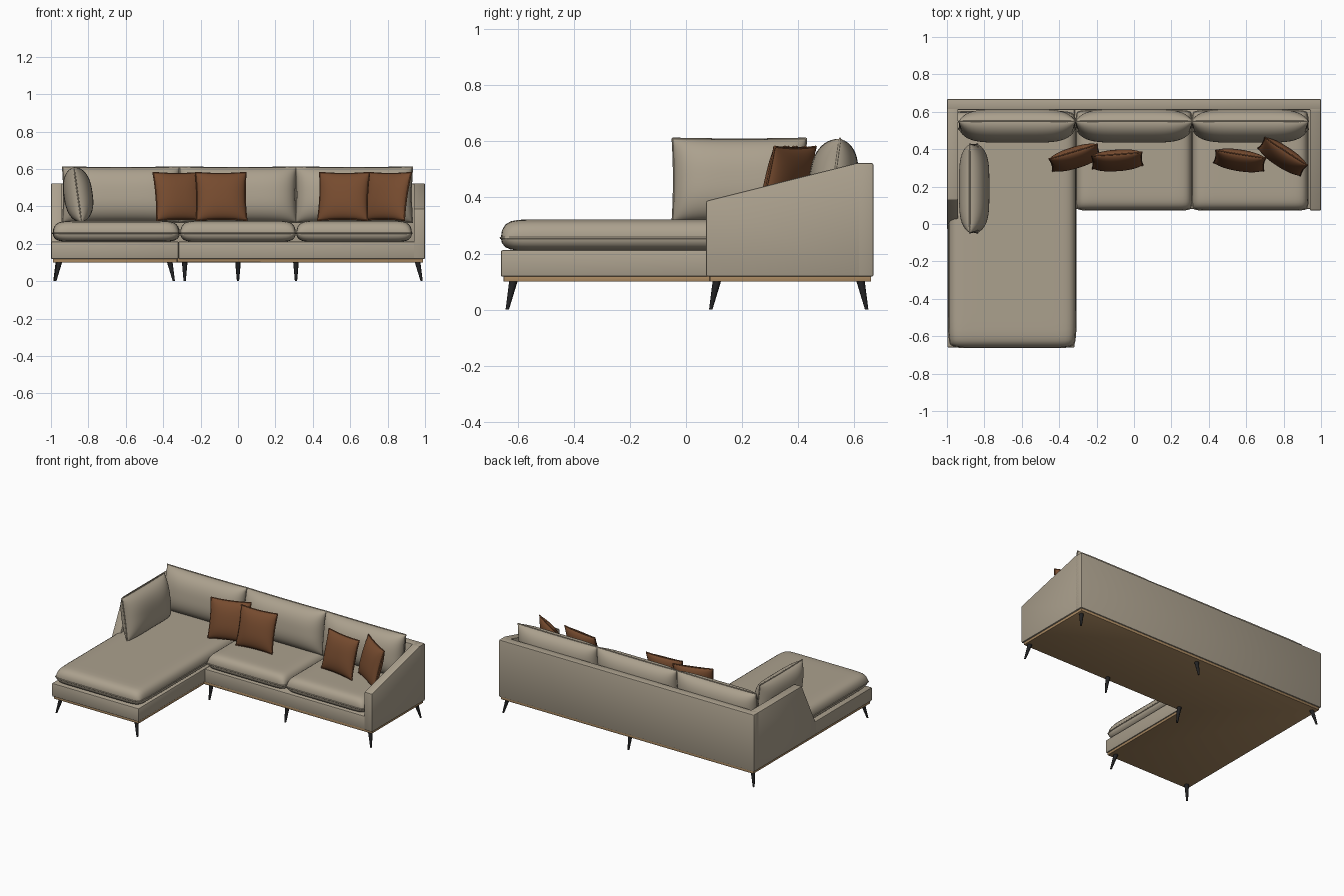
import bpy, bmesh, math
from mathutils import Vector

cube = bpy.data.objects.get("Cube")
if cube:
    bpy.data.objects.remove(cube, do_unlink=True)


def material(name, rgb):
    m = bpy.data.materials.new(name)
    m.use_nodes = True
    m.diffuse_color = (*rgb, 1)
    bsdf = m.node_tree.nodes["Principled BSDF"]
    bsdf.inputs["Base Color"].default_value = (*rgb, 1)
    bsdf.inputs["Roughness"].default_value = 0.8
    return m


FABRIC = material("beige fabric", (0.41, 0.355, 0.27))
LEATHER = material("brown leather", (0.18, 0.07, 0.028))
WOOD = material("oak wood", (0.40, 0.25, 0.12))
BLACK = material("black metal", (0.015, 0.015, 0.016))


def finish(name, bm, mat, angle=35):
    bmesh.ops.recalc_face_normals(bm, faces=bm.faces)
    mesh = bpy.data.meshes.new(name)
    bm.to_mesh(mesh)
    bm.free()
    ob = bpy.data.objects.new(name, mesh)
    bpy.context.collection.objects.link(ob)
    mesh.materials.append(mat)
    bpy.ops.object.select_all(action="DESELECT")
    bpy.context.view_layer.objects.active = ob
    ob.select_set(True)
    bpy.ops.object.shade_smooth_by_angle(angle=math.radians(angle))
    return ob


def prism(name, outline, axis, lo, hi, mat, bevel=0.006):
    """Extrude a 2D outline along x or z and soften its edges."""
    bm = bmesh.new()
    place = (lambda p: (lo, *p)) if axis == "x" else (lambda p: (*p, lo))
    step = Vector((hi - lo, 0, 0)) if axis == "x" else Vector((0, 0, hi - lo))
    face = bm.faces.new([bm.verts.new(place(p)) for p in outline])
    new = bmesh.ops.extrude_face_region(bm, geom=[face])["geom"]
    bmesh.ops.translate(bm, vec=step, verts=[g for g in new if isinstance(g, bmesh.types.BMVert)])
    bmesh.ops.recalc_face_normals(bm, faces=bm.faces)
    bmesh.ops.bevel(bm, geom=bm.edges[:], offset=bevel, segments=2, profile=0.5, affect="EDGES")
    return finish(name, bm, mat)


def rect(x0, x1, y0, y1):
    return [(x0, y0), (x1, y0), (x1, y1), (x0, y1)]


def cushion(name, loc, size, top, bottom, power, pinch, mat, rot=(0, 0, 0), n=28):
    """Stuffed cushion: two domed sheets meeting in a piped seam."""
    w, h = size
    steps = [-math.cos(math.pi * i / n) for i in range(n + 1)]

    def point(u, v, t):
        dome = max(0, (1 - abs(u) ** power[0]) * (1 - abs(v) ** power[1])) ** 0.5
        # positive pinch pulls the sides in, negative pinch rounds the corners
        if pinch >= 0:
            kx, ky = 1 - pinch * (1 - v * v), 1 - pinch * (1 - u * u)
        else:
            kx, ky = 1 + pinch * abs(v) ** 16, 1 + pinch * abs(u) ** 16
        return (u * w / 2 * kx, v * h / 2 * ky, t * dome)

    bm = bmesh.new()
    for t in (top, -bottom):
        grid = [[bm.verts.new(point(u, v, t)) for u in steps] for v in steps]
        for a, b in zip(grid, grid[1:]):
            for i in range(n):
                bm.faces.new((a[i], a[i + 1], b[i + 1], b[i]))
    bmesh.ops.remove_doubles(bm, verts=bm.verts, dist=0.00001)
    ob = finish(name, bm, mat, 80)
    ob.location, ob.rotation_euler = loc, [math.radians(a) for a in rot]

    # piping along the seam
    back = steps[::-1]
    rim = ([(u, -1) for u in steps[:-1]] + [(1, v) for v in steps[:-1]]
           + [(u, 1) for u in back[:-1]] + [(-1, v) for v in back[:-1]])
    curve = bpy.data.curves.new(name + "_seam", "CURVE")
    curve.dimensions = "3D"
    curve.bevel_depth, curve.bevel_resolution = 0.004, 1
    line = curve.splines.new("POLY")
    line.points.add(len(rim) - 1)
    for p, (u, v) in zip(line.points, rim):
        p.co = (*point(u, v, 0), 1)
    line.use_cyclic_u = True
    curve.materials.append(mat)
    seam = bpy.data.objects.new(name + "_seam", curve)
    bpy.context.collection.objects.link(seam)
    seam.location, seam.rotation_euler = ob.location, ob.rotation_euler


# Wooden plinth, L-shaped
prism("plinth", [(-0.99, -0.65), (-0.325, -0.65), (-0.325, 0.085), (0.99, 0.085),
                 (0.99, 0.66), (-0.99, 0.66)], "z", 0.1, 0.121, WOOD, 0.002)

# Upholstered frame
prism("chaise_frame", rect(-0.998, -0.318, -0.66, 0.62), "z", 0.118, 0.212, FABRIC)
prism("seat_frame", rect(-0.318, 0.95, 0.08, 0.62), "z", 0.118, 0.212, FABRIC)
prism("back_panel", rect(-1, 1, 0.61, 0.668), "z", 0.118, 0.522, FABRIC)
prism("left_arm", [(0.072, 0.118), (0.664, 0.118), (0.664, 0.522), (0.605, 0.522),
                   (0.072, 0.388)], "x", 0.94, 1, FABRIC)
prism("right_arm", [(-0.03, 0.118), (0.664, 0.118), (0.664, 0.522), (0.13, 0.522),
                    (-0.03, 0.2)], "x", -1, -0.94, FABRIC)

# Seat cushions
cushion("chaise_cushion", (-0.651, -0.03, 0.256), (0.68, 1.26), 0.066, 0.046,
        (14, 28), -0.03, FABRIC)
for i, x in enumerate((0, 0.621)):
    cushion(f"seat_cushion_{i + 1}", (x, 0.34, 0.256), (0.618, 0.53), 0.066, 0.046,
            (14, 12), -0.03, FABRIC)

# Back cushions and the side cushion on the chaise
for i, x in enumerate((-0.625, 0, 0.62)):
    cushion(f"back_cushion_{i + 1}", (x, 0.528, 0.462), (0.625, 0.298), 0.09, 0.082,
            (5, 2.6), 0.02, FABRIC, (82, 0, 0))
cushion("side_cushion", (-0.857, 0.19, 0.462), (0.475, 0.298), 0.08, 0.075,
        (4, 2.6), 0.02, FABRIC, (82, 0, 90))

# Throw pillows: x, y, turn
for i, (x, y, turn) in enumerate([(-0.315, 0.355, 17), (-0.09, 0.34, 4),
                                  (0.565, 0.34, -9), (0.795, 0.36, -33)]):
    cushion(f"throw_pillow_{i + 1}", (x, y, 0.453), (0.27, 0.265), 0.047, 0.047,
            (2.4, 2.4), 0.05, LEATHER, (75, 0, turn), 20)

# Tapered legs: top position and outward splay
for i, (x, y, dx, dy) in enumerate([
        (-0.955, -0.615, -1, -1), (-0.365, -0.615, 1, -1), (-0.285, 0.11, 0, -1),
        (0.31, 0.11, 0, -1), (0.96, 0.11, 1, -1), (0.96, 0.622, 1, 1),
        (0, 0.622, 0, 1), (-0.96, 0.622, -1, 1)]):
    bm = bmesh.new()
    bmesh.ops.create_cone(bm, cap_ends=True, segments=12, radius1=0.006, radius2=0.015, depth=0.102)
    for v in bm.verts:
        top = v.co.z > 0
        v.co += Vector((x, y, 0.051))
        if not top:
            v.co += Vector((dx, dy, 0)) * 0.022
    finish(f"leg_{i + 1}", bm, BLACK)
